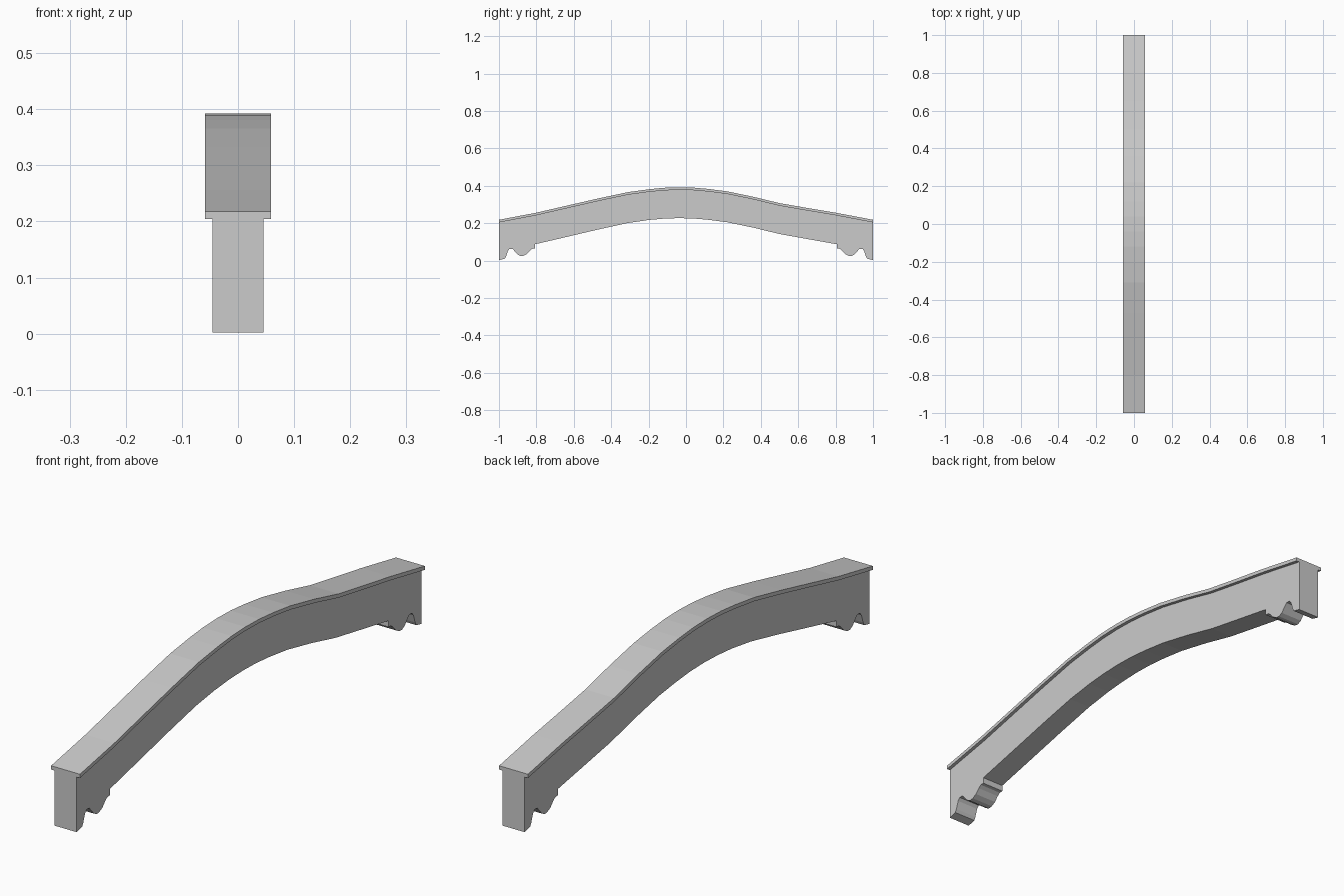
import bpy, bmesh

if "Cube" in bpy.data.objects:
    bpy.data.objects.remove(bpy.data.objects["Cube"])

# Upper surface of the arch (y, z), with a slightly off-centre crown
TOP = [(-1, .218), (-.8, .256), (-.64, .293), (-.47, .332), (-.31, .366),
       (-.2, .381), (-.12, .389), (-.04, .392), (.04, .390), (.12, .383),
       (.22, .370), (.36, .341), (.5, .307), (.65, .281), (.8, .256), (1, .218)]

# Underside of the arch between the feet
UNDER = [(-.808, .087), (-.64, .126), (-.47, .166), (-.31, .201), (-.2, .217),
         (-.12, .224), (-.04, .227), (.04, .225), (.12, .218), (.22, .205),
         (.36, .176), (.5, .142), (.65, .115), (.808, .087)]

# Scalloped foot, from the outer end inwards; mirrored for the other end
FOOT = [(-1, .002), (-.968, .010), (-.962, .022), (-.952, .052), (-.943, .063),
        (-.928, .063), (-.916, .050), (-.900, .032), (-.884, .024), (-.868, .026),
        (-.850, .036), (-.834, .054), (-.822, .063), (-.808, .064)]

SLAB = 0.014


def extrude_profile(name, points, half_width):
    """Solid made from a closed (y, z) outline, spanning x = -half..+half."""
    bm = bmesh.new()
    face = bm.faces.new([bm.verts.new((-half_width, y, z)) for y, z in points])
    ret = bmesh.ops.extrude_face_region(bm, geom=[face])
    moved = [v for v in ret["geom"] if isinstance(v, bmesh.types.BMVert)]
    bmesh.ops.translate(bm, verts=moved, vec=(2 * half_width, 0, 0))
    bmesh.ops.recalc_face_normals(bm, faces=bm.faces)
    bmesh.ops.triangulate(bm, faces=[f for f in bm.faces if len(f.verts) > 4])
    mesh = bpy.data.meshes.new(name)
    bm.to_mesh(mesh)
    bm.free()
    obj = bpy.data.objects.new(name, mesh)
    bpy.context.collection.objects.link(obj)
    return obj


slab_bottom = [(y, z - SLAB) for y, z in TOP]
far_foot = [(-y, z) for y, z in reversed(FOOT)]

# Arched beam with the scalloped feet
extrude_profile("arched_beam", FOOT + UNDER + far_foot + slab_bottom[::-1], 0.0455)

# Wider thin capping that overhangs the beam
extrude_profile("top_capping", slab_bottom + TOP[::-1], 0.0585)
